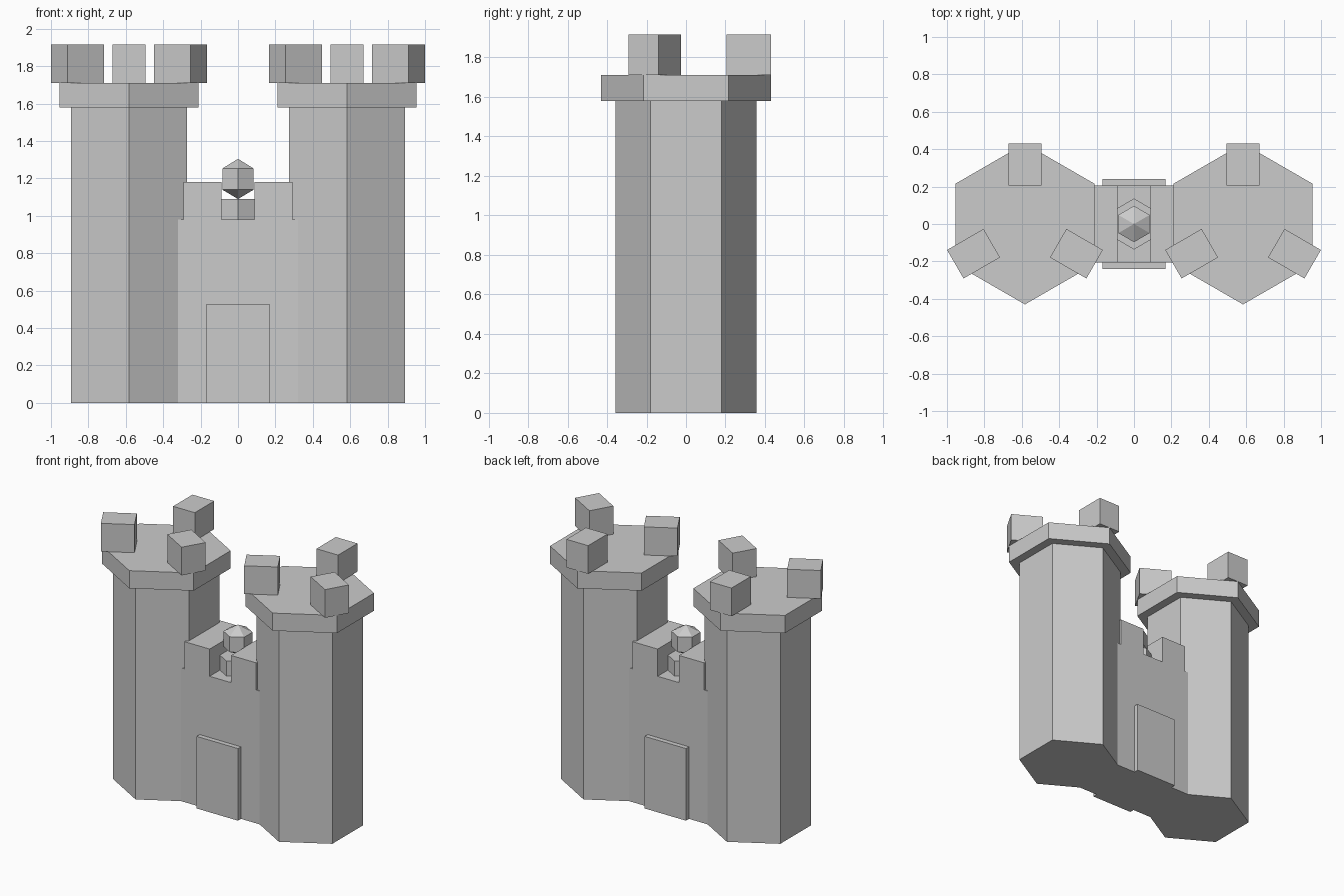
import bpy
from math import radians, sin, cos

if "Cube" in bpy.data.objects:
    bpy.data.objects.remove(bpy.data.objects["Cube"])


def hexagon(name, r1, r2, z0, z1, x=0.0):
    # Six-sided prism or cone with corners pointing along +y and -y
    bpy.ops.mesh.primitive_cone_add(vertices=6, radius1=r1, radius2=r2, depth=z1 - z0,
                                    location=(x, 0, (z0 + z1) / 2))
    bpy.context.object.name = name


def box(name, size, loc, turn=0.0):
    bpy.ops.mesh.primitive_cube_add(size=1, location=loc, rotation=(0, 0, turn))
    ob = bpy.context.object
    ob.name = name
    ob.scale = size


# Twin towers, each with a wider cap and three battlement blocks
for side in (-1, 1):
    cx = side * 0.583
    hexagon("tower", 0.357, 0.357, 0, 1.58, cx)
    hexagon("tower_cap", 0.43, 0.43, 1.58, 1.71, cx)
    for k in range(3):
        a = radians(90 + 120 * k)
        box("tower_battlement", (0.225, 0.176, 0.207),
            (cx + 0.3175 * cos(a), 0.3175 * sin(a), 1.8135), a)
    # Gatehouse battlement beside each tower
    box("wall_battlement", (0.205, 0.41, 0.202), (side * 0.1895, 0, 1.079))

# Gatehouse wall and the door panel showing front and back
box("gate_wall", (0.8, 0.41, 0.98), (0, 0, 0.49))
box("gate_door", (0.336, 0.48, 0.53), (0, 0, 0.265))

# Pedestal with a floating gem above it
hexagon("pedestal", 0.136, 0.136, 0.975, 1.09)
hexagon("gem_bottom", 0, 0.097, 1.09, 1.14)
hexagon("gem_middle", 0.097, 0.097, 1.14, 1.253)
hexagon("gem_top", 0.097, 0, 1.253, 1.305)
